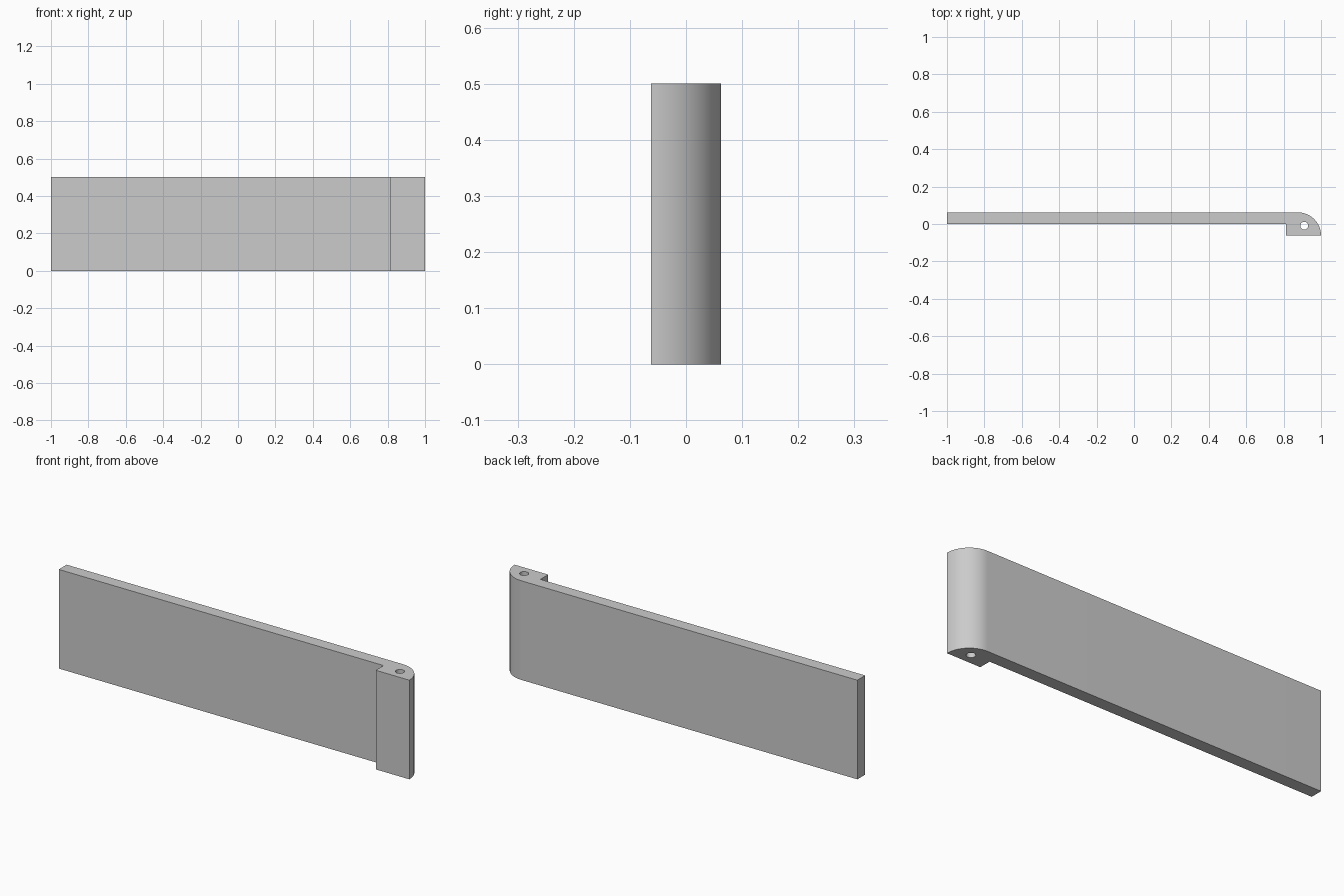
import bpy
import bmesh
from math import sin, cos, pi, radians

default = bpy.data.objects.get("Cube")
if default:
    bpy.data.objects.remove(default, do_unlink=True)

HEIGHT = 0.5
HALF = 0.0625          # half of the overall depth
CORNER = 2 * HALF      # radius of the rounded back corner
HEEL_X = 0.8125        # where the thick end block starts
ARC_STEPS = 24

grey = bpy.data.materials.new("light_grey")
grey.use_nodes = True
colour = (0.6, 0.6, 0.6, 1)
grey.diffuse_color = colour
grey.node_tree.nodes["Principled BSDF"].inputs["Base Color"].default_value = colour


def extrude_profile(name, points, z0, z1):
    """Extrude a counter-clockwise outline from z0 up to z1."""
    bm = bmesh.new()
    base = bm.faces.new([bm.verts.new((x, y, z0)) for x, y in points])
    top = bmesh.ops.extrude_face_region(bm, geom=[base], use_keep_orig=True)["geom"]
    for v in top:
        if isinstance(v, bmesh.types.BMVert):
            v.co.z = z1
    bmesh.ops.recalc_face_normals(bm, faces=bm.faces)
    mesh = bpy.data.meshes.new(name)
    bm.to_mesh(mesh)
    bm.free()
    mesh.materials.append(grey)
    obj = bpy.data.objects.new(name, mesh)
    bpy.context.collection.objects.link(obj)
    return obj


# Flat plate with a thicker, rounded hinge end
arc = [(1 - CORNER + CORNER * cos(a), -HALF + CORNER * sin(a))
       for a in (i * pi / 2 / ARC_STEPS for i in range(ARC_STEPS + 1))]
outline = [(-1, HALF), (-1, 0), (HEEL_X, 0), (HEEL_X, -HALF)] + arc
plate = extrude_profile("hinge_plate", outline, 0, HEIGHT)

# Pin hole running through the hinge end
circle = [(0.91 + 0.021 * cos(i * pi / 16), -0.009 + 0.021 * sin(i * pi / 16))
          for i in range(32)]
cutter = extrude_profile("pin_hole_cutter", circle, -0.1, HEIGHT + 0.1)
cutter.hide_render = True

hole = plate.modifiers.new("pin_hole", "BOOLEAN")
hole.operation = "DIFFERENCE"
hole.solver = "EXACT"
hole.object = cutter
bpy.ops.object.select_all(action="DESELECT")
plate.select_set(True)
bpy.context.view_layer.objects.active = plate
bpy.ops.object.modifier_apply(modifier=hole.name)
bpy.data.objects.remove(cutter, do_unlink=True)

# Smooth the rounded surfaces, keep the corners crisp
bpy.ops.object.shade_smooth_by_angle(angle=radians(30))
